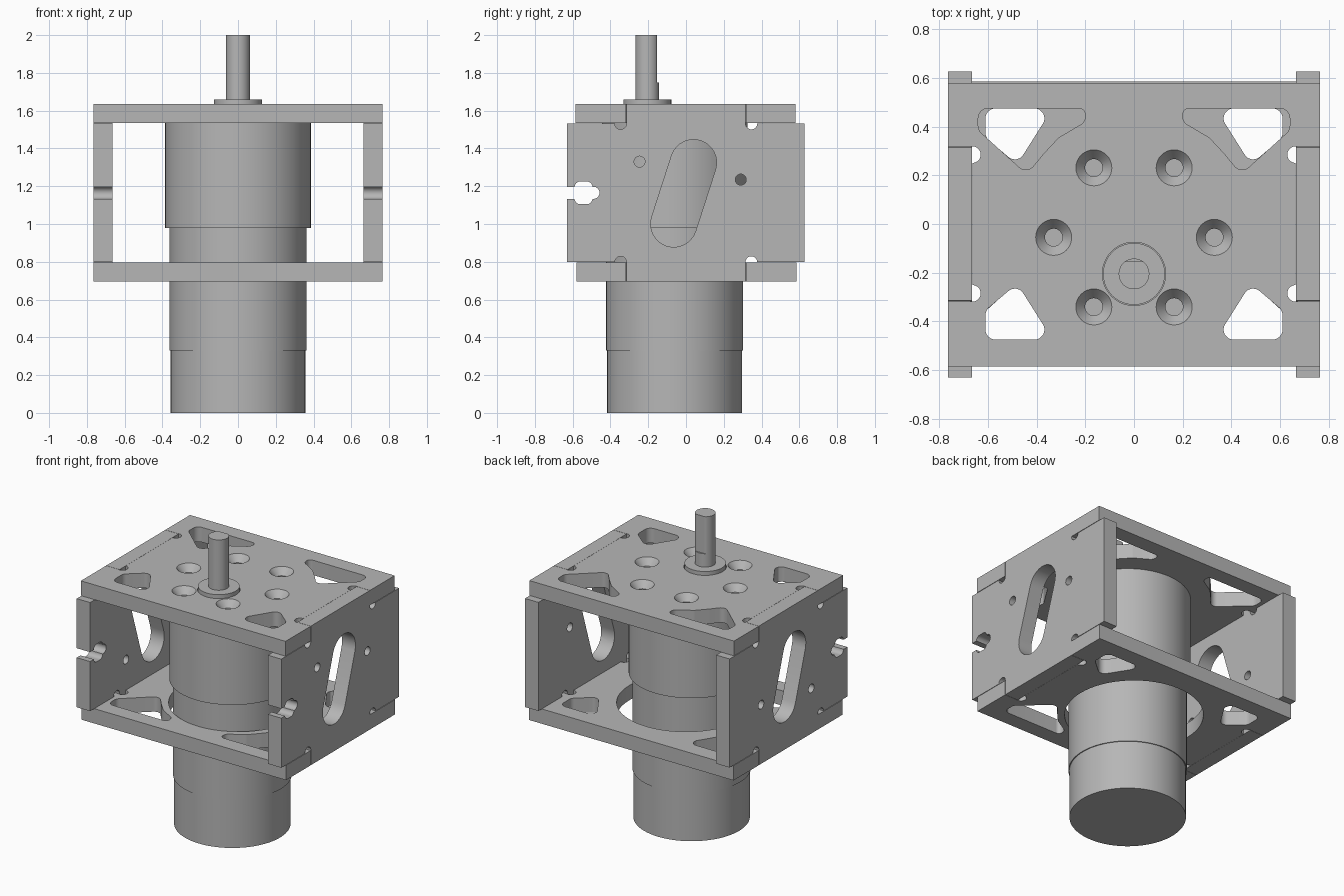
import bpy, bmesh, math
from mathutils import Vector

cube = bpy.data.objects.get("Cube")
if cube:
    bpy.data.objects.remove(cube, do_unlink=True)

# One plain metal colour
metal = bpy.data.materials.new("grey metal")
metal.use_nodes = True
GREY = (0.47, 0.47, 0.47, 1)
metal.diffuse_color = GREY
metal.node_tree.nodes["Principled BSDF"].inputs["Base Color"].default_value = GREY

MOTOR_Y = -0.06
SHAFT_Y = -0.205
MID_Z = 1.165


def make(name, bm):
    bmesh.ops.recalc_face_normals(bm, faces=bm.faces[:])
    mesh = bpy.data.meshes.new(name)
    bm.to_mesh(mesh)
    bm.free()
    mesh.materials.append(metal)
    ob = bpy.data.objects.new(name, mesh)
    bpy.context.collection.objects.link(ob)
    return ob


def prism(name, pts, axis, lo, hi):
    """Extrude a 2D outline along x (outline in y, z) or z (outline in x, y)."""
    bm = bmesh.new()
    place = (lambda u, v: (lo, u, v)) if axis == "x" else (lambda u, v: (u, v, lo))
    face = bm.faces.new([bm.verts.new(place(*p)) for p in pts])
    out = bmesh.ops.extrude_face_region(bm, geom=[face])
    step = Vector((hi - lo, 0, 0)) if axis == "x" else Vector((0, 0, hi - lo))
    bmesh.ops.translate(bm, vec=step, verts=[v for v in out["geom"] if isinstance(v, bmesh.types.BMVert)])
    return make(name, bm)


def lathe(name, profile, cx, cy, n=64):
    """Revolve (radius, z) points round a vertical axis, with closed ends."""
    bm = bmesh.new()
    rings = [[bm.verts.new((cx + r * math.cos(a * math.tau / n), cy + r * math.sin(a * math.tau / n), z))
              for a in range(n)] for r, z in profile]
    for low, high in zip(rings, rings[1:]):
        for i in range(n):
            j = (i + 1) % n
            bm.faces.new((low[i], low[j], high[j], high[i]))
    bm.faces.new(rings[0])
    bm.faces.new(rings[-1])
    return make(name, bm)


def rect(u0, u1, v0, v1):
    return [(u0, v0), (u1, v0), (u1, v1), (u0, v1)]


def circle(u, v, r, n=32):
    return [(u + r * math.cos(i * math.tau / n), v + r * math.sin(i * math.tau / n)) for i in range(n)]


def rounded(pts, radius, steps=6):
    """Round the corners of a polygon."""
    out = []
    for i, p in enumerate(pts):
        p = Vector(p)
        a, b = Vector(pts[i - 1]) - p, Vector(pts[(i + 1) % len(pts)]) - p
        half = a.angle(b) / 2
        cut = min(radius / math.tan(half), a.length * 0.48, b.length * 0.48)
        s, e = p + a.normalized() * cut, p + b.normalized() * cut
        centre = p + (a.normalized() + b.normalized()).normalized() * cut / math.cos(half)
        r = (s - centre).length
        for k in range(steps + 1):
            d = (s - centre).lerp(e - centre, k / steps)
            out.append(tuple(centre + d.normalized() * r))
    return out


def capsule(p, q, r, n=16):
    p, q = Vector(p), Vector(q)
    base = math.atan2(*(q - p).yx)
    out = []
    for c, start in ((q, base - math.pi / 2), (p, base + math.pi / 2)):
        out += [(c.x + r * math.cos(start + i * math.pi / n), c.y + r * math.sin(start + i * math.pi / n))
                for i in range(n + 1)]
    return out


def carve(ob, cutters):
    """Subtract every cutter and bake the result."""
    for c in cutters:
        c.hide_render = True
        m = ob.modifiers.new("cut", "BOOLEAN")
        m.operation, m.solver, m.object = "DIFFERENCE", "EXACT", c
    graph = bpy.context.evaluated_depsgraph_get()
    graph.update()
    mesh = bpy.data.meshes.new_from_object(ob.evaluated_get(graph))
    ob.modifiers.clear()
    ob.data = mesh
    for c in cutters:
        bpy.data.objects.remove(c, do_unlink=True)
    return ob


BIG_WINDOW = [(.2, .475), (.64, .475), (.64, .385), (.44, .205), (.375, .285), (.31, .355), (.2, .42)]
SMALL_WINDOW = [(.335, -.475), (.61, -.475), (.61, -.355), (.48, -.245)]


def deck(name, z, flip, extra):
    """Horizontal plate with side notches and weight-saving windows."""
    lo, hi = z - 0.1, z + 0.2
    cuts = list(extra)
    for s in (-1, 1):
        cuts.append(prism("cutter", rect(*sorted((s * .664, s * .9)), -.317, .317), "z", lo, hi))
        for y in (-.285, .285):
            cuts.append(prism("cutter", circle(s * .664, y, .034), "z", lo, hi))
        for pts, r in ((BIG_WINDOW, .04), (SMALL_WINDOW, .04)):
            cuts.append(prism("cutter", [(s * u, flip * v) for u, v in rounded(pts, r)], "z", lo, hi))
    y0, y1 = sorted((flip * -.585, flip * .58))
    return carve(prism(name, rect(-.765, .765, y0, y1), "z", z, z + 0.1), cuts)


# Top deck: shaft opening and six countersunk screw holes
screws = [prism("cutter", circle(0, SHAFT_Y, .13, 48), "z", 1.4, 1.8)]
for i in range(6):
    a = i * math.pi / 3
    screws.append(lathe("cutter", [(.036, 1.4), (.036, 1.59), (.074, 1.635), (.074, 1.7)],
                        .33 * math.cos(a), -.055 + .33 * math.sin(a), 32))
parts = [deck("top_deck", 1.535, 1, screws)]

# Bottom deck: turned over, with a clearance hole for the motor
parts.append(deck("bottom_deck", 0.695, -1, [prism("cutter", circle(0, .0, .425, 64), "z", .5, 1)]))


def side_plate(name, s):
    """Upright plate; the right one is the left one turned upside down."""
    x0, x1 = sorted((s * .665, s * .765))

    def cut(pts):
        return prism("cutter", [(u, MID_Z + s * (v - MID_Z)) for u, v in pts], "x", x0 - .05, x1 + .05)

    cuts = []
    for y in (-1, 1):
        ys = sorted((y * .315, y * .9))
        for up in (-1, 1):
            zs = sorted((MID_Z + up * .367, MID_Z + up * .7))
            cuts.append(cut(rect(*ys, *zs)))
            cuts.append(cut(circle(y * .346, MID_Z + up * .367, .031)))
    # slanted window, two round holes and the nut slot
    cuts += [cut(capsule((-.065, 1.0), (.04, 1.325), .122)),
             cut(circle(-.246, 1.33, .029)), cut(circle(.29, 1.235, .029)),
             cut(capsule((-.75, MID_Z), (-.49, MID_Z), .032)),
             cut(rounded(rect(-.59, -.495, MID_Z - .06, MID_Z + .06), .03))]
    return carve(prism(name, rect(-.63, .627, .695, 1.635), "x", x0, x1), cuts)


parts += [side_plate("left_side_plate", 1), side_plate("right_side_plate", -1)]

# Motor body with gearbox on top, then the bearing boss
parts.append(lathe("motor_body", [(.357, 0), (.357, .33), (.363, .33), (.363, .98)], 0, MOTOR_Y, 96))
parts.append(lathe("gearbox", [(.386, .98), (.386, 1.535)], 0, MOTOR_Y, 96))
parts.append(lathe("shaft_boss", [(.127, 1.535), (.127, 1.66)], 0, SHAFT_Y))

# Output shaft, flattened at the back above its root
parts.append(lathe("shaft_root", [(.063, 1.66), (.063, 1.75)], 0, SHAFT_Y, 48))
flat = [(u, min(v, SHAFT_Y + .052)) for u, v in circle(0, SHAFT_Y, .063, 48)]
parts.append(prism("shaft_flat", flat, "z", 1.75, 2.0))

# Smooth the round walls, keep machined edges crisp
bpy.ops.object.select_all(action="DESELECT")
for ob in parts:
    ob.select_set(True)
bpy.context.view_layer.objects.active = parts[0]
bpy.ops.object.shade_smooth_by_angle(angle=math.radians(30))
